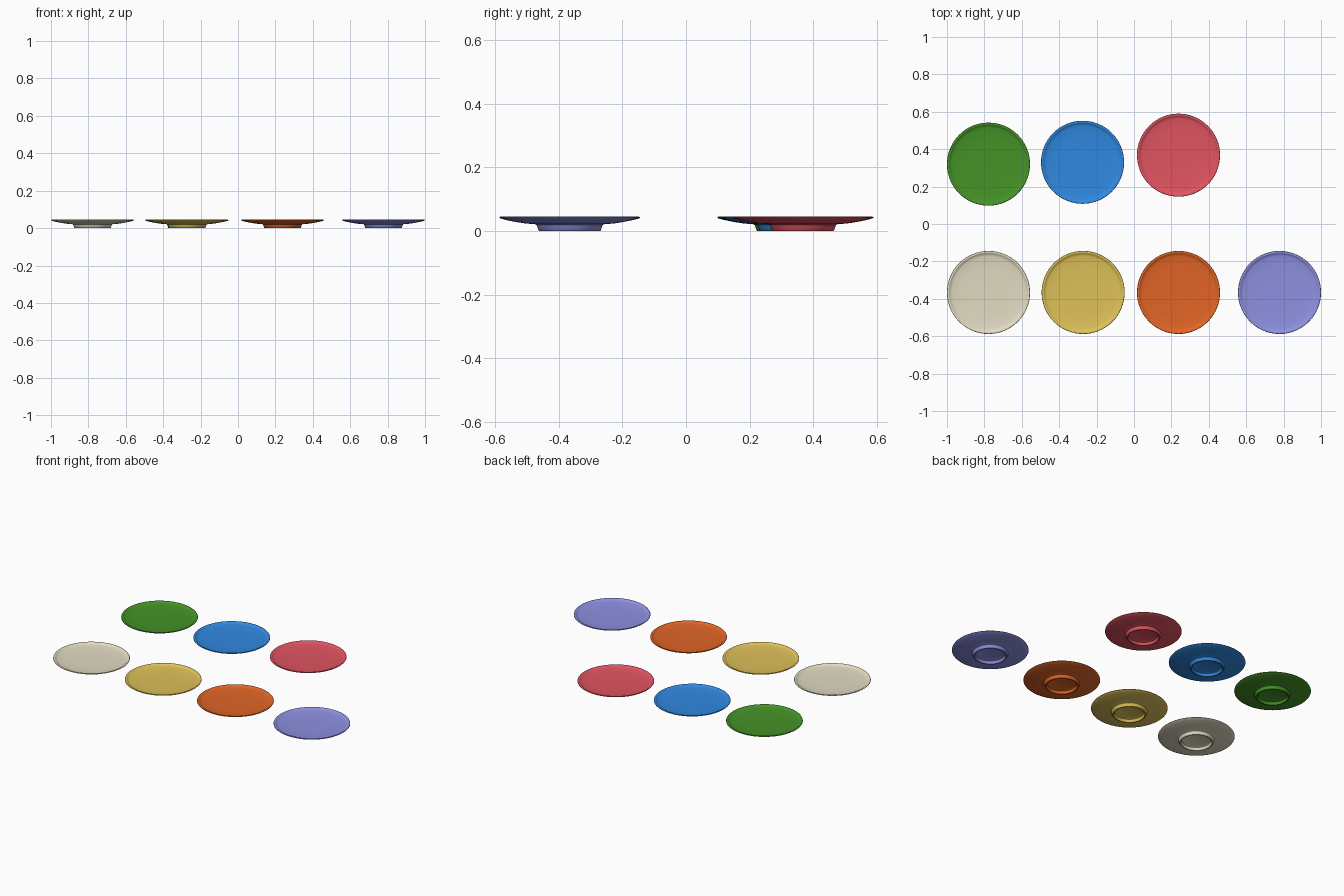
import bpy, bmesh
from math import radians, tau
from mathutils import Matrix

if "Cube" in bpy.data.objects:
    bpy.data.objects.remove(bpy.data.objects["Cube"])

# Plate cross-section (radius, height): underside recess, foot ring, body, rim, dish
PROFILE = [(0, .019), (.076, .019), (.083, .016), (.088, .002), (.090, 0),
           (.096, 0), (.098, .002), (.104, .019), (.110, .0215), (.138, .0235),
           (.170, .0285), (.200, .0345), (.218, .0395), (.222, .042), (.221, .0442),
           (.218, .045), (.212, .0445), (.209, .043), (.205, .0385), (.195, .0365),
           (.170, .0335), (.130, .0315), (.07, .0305), (0, .030)]

# Name, x, y and colour of each plate
PLATES = [("green", -.778, .320, (.06, .29, .02)),
          ("blue", -.275, .330, (.03, .25, .75)),
          ("red", .238, .368, (.75, .09, .12)),
          ("cream", -.778, -.366, (.75, .71, .54)),
          ("yellow", -.272, -.366, (.73, .53, .10)),
          ("orange", .238, -.366, (.75, .13, .02)),
          ("lavender", .778, -.366, (.27, .28, .75))]


def plate_mesh():
    """Spin the profile around z."""
    bm = bmesh.new()
    verts = [bm.verts.new((r, 0, z)) for r, z in PROFILE]
    edges = [bm.edges.new(pair) for pair in zip(verts, verts[1:])]
    bmesh.ops.spin(bm, geom=verts + edges, cent=(0, 0, 0), axis=(0, 0, 1),
                   angle=tau, steps=64, use_duplicate=False)
    bmesh.ops.remove_doubles(bm, verts=bm.verts, dist=1e-5)
    bmesh.ops.recalc_face_normals(bm, faces=bm.faces)
    mesh = bpy.data.meshes.new("plate")
    bm.to_mesh(mesh)
    bm.free()
    return mesh


for name, x, y, color in PLATES:
    obj = bpy.data.objects.new(name + "_plate", plate_mesh())
    bpy.context.collection.objects.link(obj)
    obj.location = (x, y, 0)
    mat = bpy.data.materials.new(name + "_glaze")
    mat.diffuse_color = (*color, 1)
    mat.use_nodes = True
    mat.node_tree.nodes["Principled BSDF"].inputs["Base Color"].default_value = mat.diffuse_color
    obj.data.materials.append(mat)
    bpy.ops.object.select_all(action='DESELECT')
    obj.select_set(True)
    bpy.context.view_layer.objects.active = obj
    bpy.ops.object.shade_smooth_by_angle(angle=radians(40))
